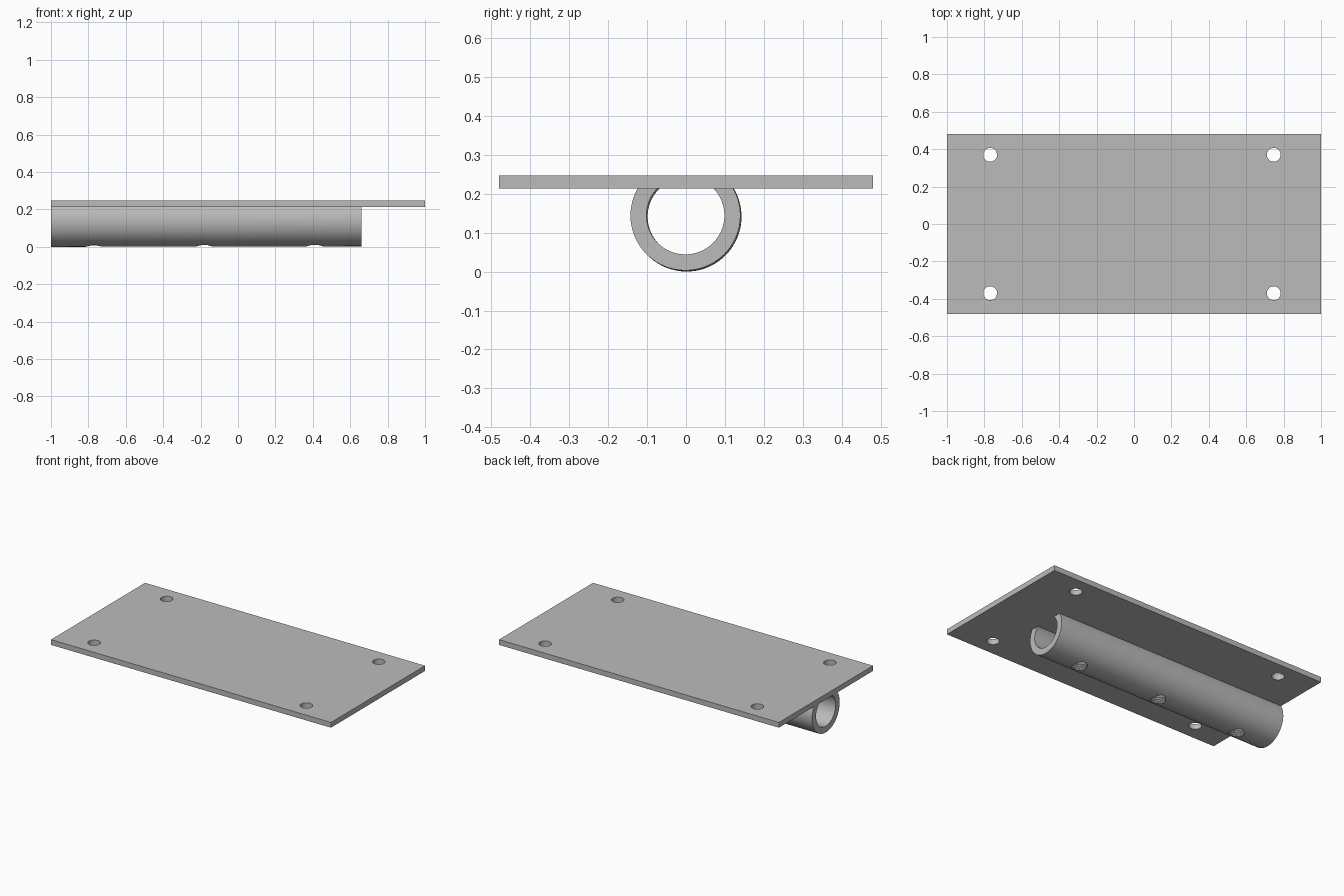
import bpy, bmesh
from math import sin, cos, pi, asin
from mathutils import Vector

if "Cube" in bpy.data.objects:
    bpy.data.objects.remove(bpy.data.objects["Cube"], do_unlink=True)

grey = bpy.data.materials.new("plain grey")
grey.use_nodes = True
colour = (0.5, 0.5, 0.5, 1)
grey.diffuse_color = colour
grey.node_tree.nodes["Principled BSDF"].inputs["Base Color"].default_value = colour


def add_object(name, bm):
    bmesh.ops.recalc_face_normals(bm, faces=bm.faces)
    mesh = bpy.data.meshes.new(name)
    bm.to_mesh(mesh)
    bm.free()
    mesh.materials.append(grey)
    obj = bpy.data.objects.new(name, mesh)
    bpy.context.collection.objects.link(obj)
    return obj


def lathe(bm, centre, profile, sides=32):
    """Solid of revolution about a vertical axis; profile is (radius, z)."""
    rings = [[bm.verts.new((centre[0] + r * cos(2 * pi * i / sides),
                            centre[1] + r * sin(2 * pi * i / sides), z))
              for i in range(sides)] for r, z in profile]
    for a, b in zip(rings, rings[1:]):
        for i in range(sides):
            j = (i + 1) % sides
            bm.faces.new((a[i], a[j], b[j], b[i]))
    bm.faces.new(rings[0])
    bm.faces.new(rings[-1])


def cut(obj, cutter):
    cutter.hide_render = True
    mod = obj.modifiers.new("holes", 'BOOLEAN')
    mod.operation = 'DIFFERENCE'
    mod.solver = 'EXACT'
    mod.object = cutter
    bpy.ops.object.select_all(action='DESELECT')
    bpy.context.view_layer.objects.active = obj
    obj.select_set(True)
    bpy.ops.object.modifier_apply(modifier=mod.name)
    bpy.data.objects.remove(cutter, do_unlink=True)
    bpy.ops.object.shade_smooth_by_angle(angle=0.5)


# Mounting plate with four corner holes
bottom, top = 0.213, 0.247
bm = bmesh.new()
bmesh.ops.create_cube(bm, size=1)
for v in bm.verts:
    v.co = Vector((v.co.x * 2, v.co.y * 0.96, bottom + (v.co.z + 0.5) * (top - bottom)))
plate = add_object("mounting_plate", bm)

bm = bmesh.new()
for x in (-0.769, 0.747):
    for y in (-0.37, 0.37):
        lathe(bm, (x, y), [(0.037, bottom - 0.05), (0.037, top + 0.05)])
cut(plate, add_object("plate_hole_cutter", bm))

# Open-topped tube, very slightly skewed, running under the plate
outer, inner, steps = 0.141, 0.1, 72
ends = [Vector((-1, 0.0015, 0.141)), Vector((0.66, -0.0015, 0.144))]
rim = bottom + 0.0005 - ends[0].z
bm = bmesh.new()


def arc(centre, radius):
    start = pi - asin(rim / radius)
    sweep = 2 * pi + asin(rim / radius) - start
    angles = [start + sweep * i / steps for i in range(steps + 1)]
    return [bm.verts.new(centre + Vector((0, radius * cos(a), radius * sin(a))))
            for a in angles]


back_out, back_in = arc(ends[0], outer), arc(ends[0], inner)
front_out, front_in = arc(ends[1], outer), arc(ends[1], inner)
for a, b in ((back_out, front_out), (back_in, front_in),
             (back_out, back_in), (front_out, front_in)):
    for i in range(steps):
        bm.faces.new((a[i], a[i + 1], b[i + 1], b[i]))
for i in (0, steps):
    bm.faces.new((back_out[i], front_out[i], front_in[i], back_in[i]))
tube = add_object("tube", bm)

# Three ridged screw holes through the bottom of the tube
bm = bmesh.new()
ridges = [(0.049 if k % 2 else 0.043, -0.02 + 0.006 * k) for k in range(16)]
for x in (-0.77, -0.18, 0.41):
    lathe(bm, (x, 0), ridges)
cut(tube, add_object("screw_hole_cutter", bm))
